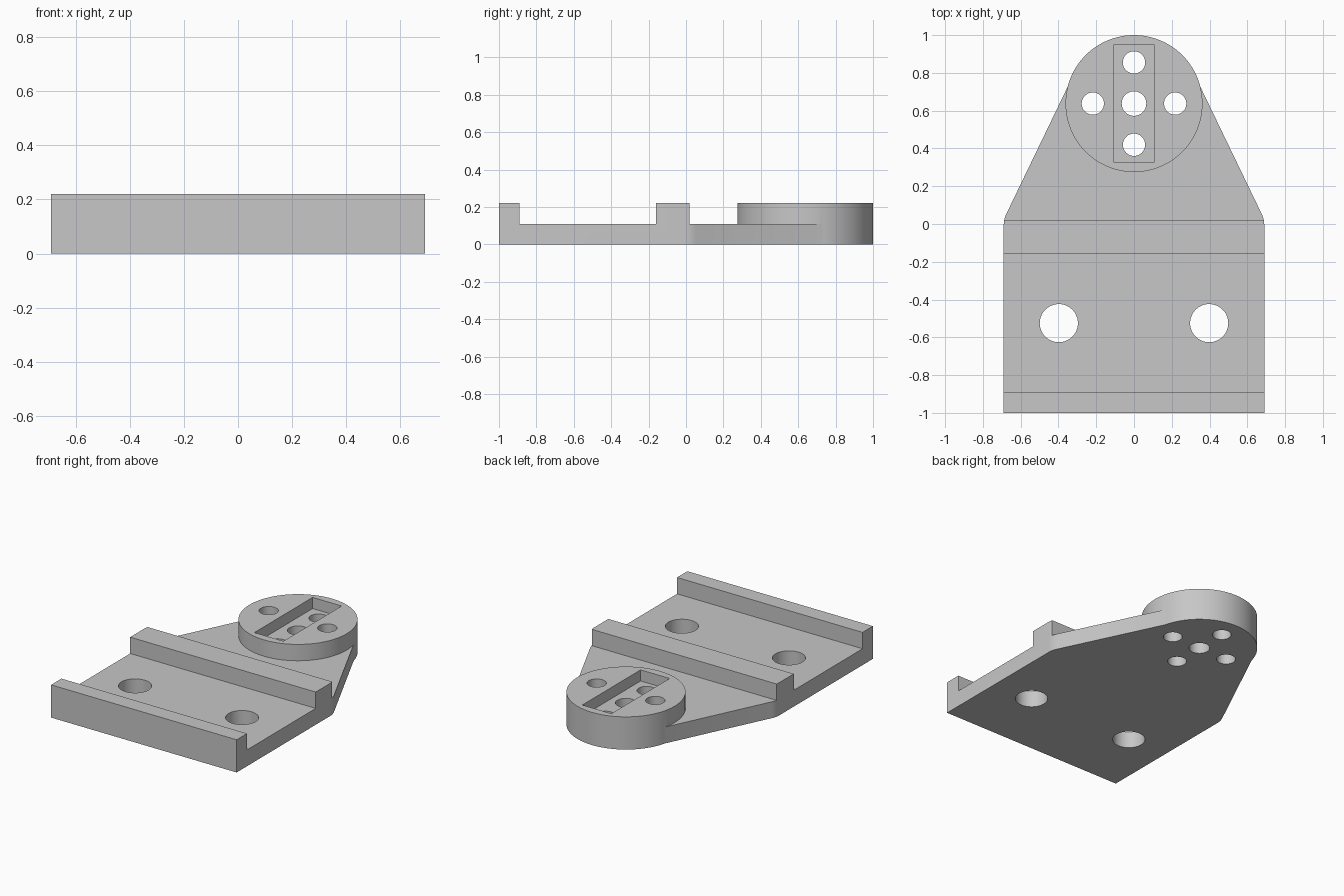
import bpy, bmesh, math
from mathutils import Vector

if "Cube" in bpy.data.objects:
    bpy.data.objects.remove(bpy.data.objects["Cube"], do_unlink=True)

FLOOR, TOP = 0.11, 0.22
HALF_WIDTH = 0.69
BOSS = Vector((0, 0.6375))
BOSS_RADIUS = 0.3625

grey = bpy.data.materials.new("grey_metal")
grey.use_nodes = True
colour = (0.57, 0.57, 0.57, 1)
grey.diffuse_color = colour
grey.node_tree.nodes["Principled BSDF"].inputs["Base Color"].default_value = colour


def prism(name, points, direction):
    """Extrude a closed polygon of 3D points into a solid."""
    bm = bmesh.new()
    face = bm.faces.new([bm.verts.new(p) for p in points])
    ext = bmesh.ops.extrude_face_region(bm, geom=[face])
    moved = [v for v in ext["geom"] if isinstance(v, bmesh.types.BMVert)]
    bmesh.ops.translate(bm, verts=moved, vec=direction)
    bmesh.ops.recalc_face_normals(bm, faces=bm.faces)
    mesh = bpy.data.meshes.new(name)
    bm.to_mesh(mesh)
    bm.free()
    mesh.materials.append(grey)
    obj = bpy.data.objects.new(name, mesh)
    bpy.context.collection.objects.link(obj)
    return obj


def arc(centre, radius, start, end, steps):
    angles = [start + (end - start) * i / steps for i in range(steps + 1)]
    return [(centre[0] + radius * math.cos(a), centre[1] + radius * math.sin(a)) for a in angles]


def cylinder(name, centre, radius, low, high, steps=48):
    ring = arc(centre, radius, 0, math.tau, steps)[:-1]
    return prism(name, [(x, y, low) for x, y in ring], (0, 0, high - low))


def combine(target, tool, operation):
    """Apply a boolean and discard the tool."""
    mod = target.modifiers.new(operation.lower(), 'BOOLEAN')
    mod.operation = operation
    mod.solver = 'EXACT'
    mod.object = tool
    bpy.context.view_layer.objects.active = target
    bpy.ops.object.modifier_apply(modifier=mod.name)
    bpy.data.objects.remove(tool, do_unlink=True)


# Side profile: front lip, channel floor, cross ridge, rear plate
side = [(-1, 0), (-1, TOP), (-0.89, TOP), (-0.89, FLOOR), (-0.16, FLOOR), (-0.16, TOP),
        (0.02, TOP), (0.02, FLOOR), (0.95, FLOOR), (0.95, 0)]
bracket = prism("mounting_bracket", [(-0.8, y, z) for y, z in side], (1.6, 0, 0))

# Plan outline: straight flanks, rounded shoulders, taper to the round tip
shoulder_r, tip_r = 0.15, 0.355
shoulder = Vector((HALF_WIDTH - shoulder_r, -0.01))
gap = shoulder - BOSS
tangent = math.atan2(gap.y, gap.x) + math.acos((tip_r - shoulder_r) / gap.length)
half = [(HALF_WIDTH, -1.2)]
half += arc(shoulder, shoulder_r, 0, tangent, 8)
half += arc(BOSS, tip_r, tangent, math.pi / 2, 20)
plan = half + [(-x, y) for x, y in reversed(half[:-1])]
outline = prism("outline_cutter", [(x, y, -0.2) for x, y in plan], (0, 0, 0.8))
combine(bracket, outline, 'INTERSECT')

# Raised round boss
combine(bracket, cylinder("round_boss", BOSS, BOSS_RADIUS, 0, TOP, 96), 'UNION')

# Rectangular recess in the boss
sx, y0, y1 = 0.108, 0.328, 0.947
slot = prism("slot_cutter", [(-sx, y0, 0.145), (sx, y0, 0.145), (sx, y1, 0.145), (-sx, y1, 0.145)],
             (0, 0, 0.3))
combine(bracket, slot, 'DIFFERENCE')

# Through holes: centre, four around it, and two in the channel
holes = [((0, BOSS.y), 0.065)]
holes += [((0.218 * dx, BOSS.y + 0.218 * dy), 0.059) for dx, dy in ((1, 0), (-1, 0), (0, 1), (0, -1))]
holes += [((s * 0.398, -0.525), 0.101) for s in (-1, 1)]
for centre, radius in holes:
    combine(bracket, cylinder("hole_cutter", centre, radius, -0.1, 0.4), 'DIFFERENCE')

bpy.ops.object.select_all(action='DESELECT')
bracket.select_set(True)
bpy.context.view_layer.objects.active = bracket
bpy.ops.object.shade_smooth_by_angle(angle=math.radians(30))
